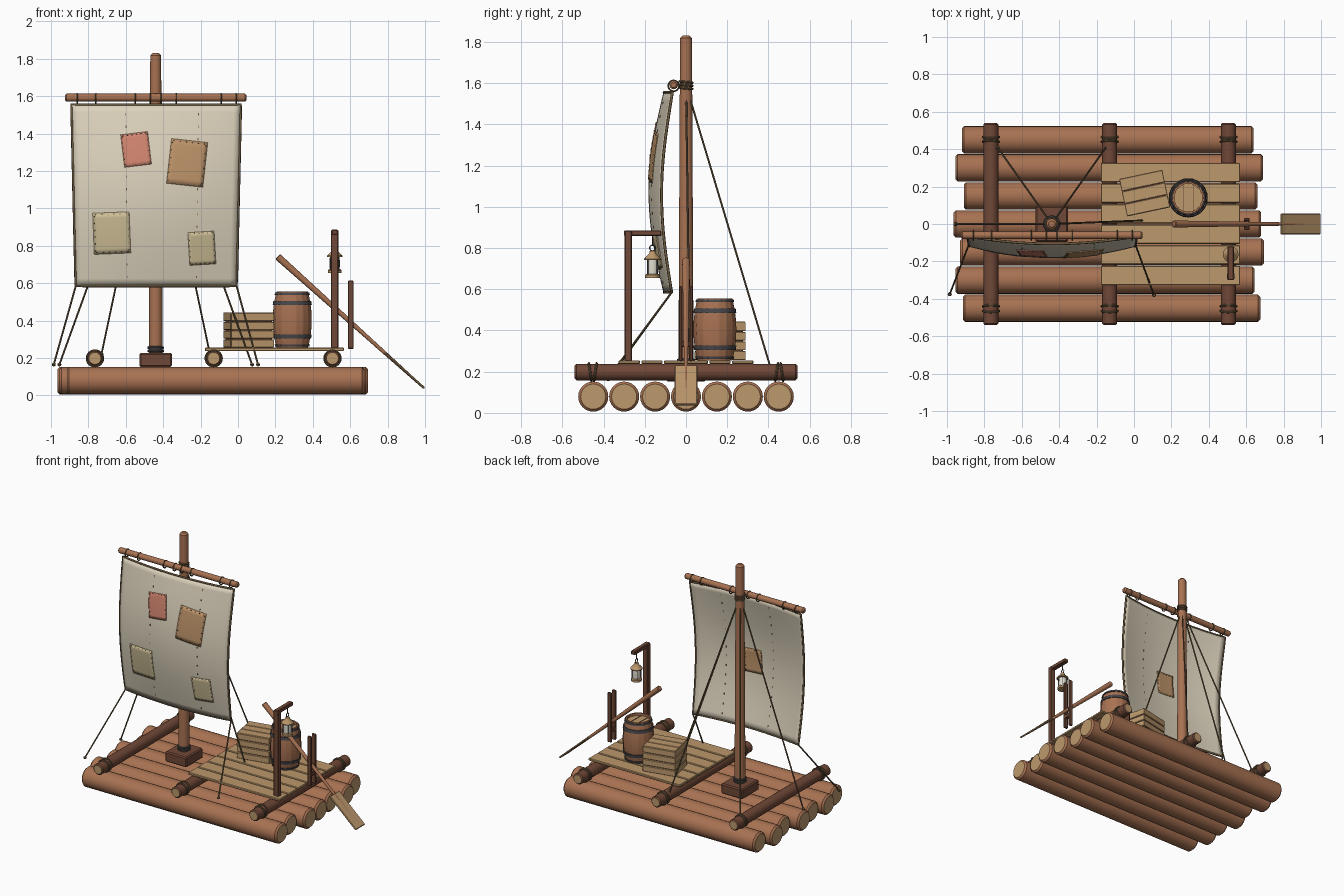
import bpy, bmesh, math
from mathutils import Vector, Matrix

if "Cube" in bpy.data.objects:
    bpy.data.objects.remove(bpy.data.objects["Cube"])

def material(name, r, g, b):
    lin = [((c / 255 + 0.055) / 1.055) ** 2.4 for c in (r, g, b)]
    m = bpy.data.materials.new(name)
    m.diffuse_color = (*lin, 1)
    m.use_nodes = True
    m.node_tree.nodes["Principled BSDF"].inputs["Base Color"].default_value = m.diffuse_color
    return m

LOG = material("log_brown", 168, 114, 82)
LIGHT = material("light_wood", 188, 152, 108)
DARK = material("dark_wood", 112, 72, 55)
ROPE = material("rope", 108, 90, 64)
SAIL = material("canvas", 220, 210, 188)
METAL = material("dark_metal", 72, 72, 76)
RED = material("red_patch", 208, 132, 110)
TAN = material("tan_patch", 188, 146, 104)
BEIGE = material("beige_patch", 206, 190, 150)
GLASS = material("lamp_glass", 225, 222, 208)

def finish(name, bm, mats, loc=(0, 0, 0), angle=40):
    me = bpy.data.meshes.new(name)
    bmesh.ops.recalc_face_normals(bm, faces=bm.faces)
    bm.to_mesh(me)
    bm.free()
    for m in mats:
        me.materials.append(m)
    me.shade_smooth()
    me.set_sharp_from_angle(angle=math.radians(angle))
    ob = bpy.data.objects.new(name, me)
    ob.location = loc
    bpy.context.collection.objects.link(ob)
    return ob

def lathe(name, prof, mats, p=(0, 0, 0), axis=(0, 0, 1), segs=20, strip=None, groove=1.0):
    """Spin (radius, height) points about an axis; strip gives a material slot per band."""
    bm = bmesh.new()
    rings = []
    for r, h in prof:
        if r < 1e-6:
            rings.append([bm.verts.new((0, 0, h))])
            continue
        rings.append([bm.verts.new((r * g * math.cos(a), r * g * math.sin(a), h))
                      for i in range(segs)
                      for a, g in [(2 * math.pi * i / segs, groove if i % 3 == 0 else 1)]])
    for k, (a, b) in enumerate(zip(rings, rings[1:])):
        for i in range(segs):
            j = (i + 1) % segs
            vs = [a[i], a[j], b[j], b[i]] if len(a) > 1 and len(b) > 1 else (
                [a[0], b[j], b[i]] if len(a) == 1 else [a[i], a[j], b[0]])
            bm.faces.new(vs).material_index = strip[k] if strip else 0
    rot = Vector((0, 0, 1)).rotation_difference(Vector(axis)).to_matrix().to_4x4()
    bm.transform(rot)
    return finish(name, bm, mats, p)

def pole(name, p1, p2, r1, r2, mats, segs=20, bev=0.008):
    """Round timber with chamfered ends; the second material colours the cut ends."""
    p1, p2 = Vector(p1), Vector(p2)
    L = (p2 - p1).length
    prof = [(0, 0), (r1 - bev, 0), (r1, bev), (r2, L - bev), (r2 - bev, L), (0, L)]
    c = len(mats) - 1
    return lathe(name, prof, mats, p1, p2 - p1, segs, [c, 0, 0, 0, c])

def rope(name, p1, p2, r=0.005):
    return pole(name, p1, p2, r, r, [ROPE], 8, 0.001)

def ring(name, p, axis, R, r, mat=ROPE):
    prof = [(R + r * math.cos(t), r * math.sin(t)) for t in [2 * math.pi * i / 8 for i in range(9)]]
    return lathe(name, prof, [mat], p, axis, 24)

def box(name, c, s, mat, rz=0, origin=(0, 0, 0), bev=0.004):
    bm = bmesh.new()
    bmesh.ops.create_cube(bm, size=1)
    bm.transform(Matrix.Translation(c) @ Matrix.Diagonal((*s, 1)))
    if bev:
        bmesh.ops.bevel(bm, geom=bm.edges[:], offset=bev, segments=1, affect='EDGES')
    bm.transform(Matrix.Rotation(rz, 4, 'Z'))
    return finish(name, bm, [mat], origin, 30)

# Floating logs
ends = [(-.915, .675), (-.955, .645), (-.93, .695), (-.965, .68), (-.91, .66), (-.955, .69), (-.92, .64)]
for i, (a, b) in enumerate(ends):
    y = -0.45 + 0.15 * i
    pole(f"log_{i}", (a, y, .079), (b, y, .079), .073, .073, [LOG, LIGHT], 24, .012)

# Cross beams with rope lashings
for i, x in enumerate((-.765, -.13, .505)):
    pole(f"cross_beam_{i}", (x, -.54, .198), (x, .54, .198), .04, .04, [DARK, LIGHT])
    for y in (-.465, -.44, .44, .465):
        ring(f"beam_lashing_{i}", (x, y, .198), (0, 1, .15 if abs(y) > .45 else -.15), .043, .006)

# Deck planks
for i in range(6):
    box(f"deck_plank_{i}", (.195, -.275 + .11 * i, .246), (.745, .103, .018), LIGHT)

# Mast, foot block and collars
MX = -.44
box("mast_foot", (MX, 0, .19), (.175, .195, .075), DARK, bev=.008)
pole("mast", (MX, 0, .16), (MX, 0, 1.83), .037, .029, [LOG], 20, .012)
for z in (.238, .255):
    ring("mast_foot_collar", (MX, 0, z), (0, 0, 1), .037, .008, METAL)
for z in (1.575, 1.59, 1.605):
    ring("mast_lashing", (MX, 0, z), (0, .1, 1), .031, .006)

# Yard with ties
pole("yard", (-.925, -.06, 1.592), (.045, -.06, 1.592), .021, .021, [LOG], 16)
for x in (-.86, -.76, -.55, MX - .03, MX + .03, -.33, -.09, -.01):
    ring("yard_tie", (x, -.06, 1.587), (1, 0, 0), .026, .004)

# Sail surface, u and v run from -1..1 and 0..1
Z0, Z1 = .585, 1.555
def sail_y(x, z):
    v = (z - Z0) / (Z1 - Z0)
    u = (x + .4375) / .45
    s = math.sin(math.pi * min(max(v, 0), 1))
    return -.066 - .05 * s - (.04 + .022 * s) * max(0, 1 - u * u)

def sail_pt(u, v):
    x = -.4375 + u * (.43 + .0225 * v)
    z = Z0 + v * (Z1 - Z0)
    return Vector((x, sail_y(x, z), z))

def sheet(name, f, n, m, mat, thick):
    bm = bmesh.new()
    g = [[bm.verts.new(f(i / n, j / m)) for j in range(m + 1)] for i in range(n + 1)]
    for i in range(n):
        for j in range(m):
            bm.faces.new((g[i][j], g[i + 1][j], g[i + 1][j + 1], g[i][j + 1]))
    ob = finish(name, bm, [mat])
    mod = ob.modifiers.new("thickness", 'SOLIDIFY')
    mod.thickness, mod.offset = thick, 0

sheet("sail", lambda a, b: sail_pt(2 * a - 1, b), 24, 24, SAIL, .008)

# Sail hem rope
cu = bpy.data.curves.new("sail_hem", 'CURVE')
cu.dimensions, cu.bevel_depth, cu.bevel_resolution = '3D', .007, 2
N = 20
path = ([sail_pt(-1 + 2 * i / N, 0) for i in range(N)] + [sail_pt(1, i / N) for i in range(N)]
        + [sail_pt(1 - 2 * i / N, 1) for i in range(N)] + [sail_pt(-1, 1 - i / N) for i in range(N)])
sp = cu.splines.new('POLY')
sp.points.add(len(path) - 1)
for pt, p in zip(sp.points, path):
    pt.co = (*p, 1)
sp.use_cyclic_u = True
cu.materials.append(ROPE)
bpy.context.collection.objects.link(bpy.data.objects.new("sail_hem", cu))

# Seam stitches through the sail
for u in (-.36, .5):
    for k in range(14):
        p = sail_pt(u, .05 + .069 * k)
        box("seam_stitch", p, (.004, .013, .012), ROPE, bev=0)

# Patches: centre x, z, width, height, tilt, material, side (-1 front, 1 back)
patches = [(-.545, 1.315, .145, .175, .12, RED, -1), (-.272, 1.243, .195, .24, -.11, TAN, -1),
           (-.675, .868, .195, .22, .04, BEIGE, -1), (-.193, .787, .14, .175, .06, BEIGE, -1),
           (-.43, 1.05, .14, .17, -.06, TAN, 1)]
for i, (cx, cz, w, h, t, mat, side) in enumerate(patches):
    def patch_pt(a, b, off=.006):
        dx, dz = (a - .5) * w, (b - .5) * h
        x = cx + dx * math.cos(t) - dz * math.sin(t)
        z = cz + dx * math.sin(t) + dz * math.cos(t)
        return Vector((x, sail_y(x, z) + side * off, z))
    sheet(f"sail_patch_{i}", patch_pt, 8, 8, mat, .005)
    for k in range(6):
        q = .08 + .168 * k
        for a, b in ((q, .04), (q, .96), (.04, q), (.96, q)):
            box("patch_stitch", patch_pt(a, b, .008), (.005, .005, .005), ROPE, bev=0)

# Stays from the mast and sheets from the sail corners, with end knots
top = (MX, 0, 1.59)
lines = [(top, (-.73, .41, .22)), (top, (-.15, .41, .22)), (top, (-.955, 0, .165)), (top, (.075, .02, .165)),
         (sail_pt(-1, 0), (-.985, -.375, .165)), (sail_pt(1, 0), (.107, -.38, .165))]
for a, b in lines:
    rope("rigging_line", a, b)
    lathe("line_knot", [(0, -.011), (.008, -.007), (.011, 0), (.008, .007), (0, .011)], [ROPE], b, segs=10)

# Crate with slats on every side
CO, A, W, D, H = (.057, .165, .255), math.radians(12), .235, .205, .187
box("crate_core", (0, 0, H / 2), (W - .02, D - .02, H - .012), DARK, A, CO)
for k in range(4):
    z = H * (k + .5) / 4
    for s in (-1, 1):
        box("crate_long_slat", (0, s * (D / 2 - .006), z), (W, .012, H / 4 - .005), LIGHT, A, CO, .002)
        box("crate_short_slat", (s * (W / 2 - .006), 0, z), (.012, D - .02, H / 4 - .005), LIGHT, A, CO, .002)
for k in range(3):
    box("crate_lid_board", (0, D * (k - 1) / 3, H - .004), (W, D / 3 - .004, .012), LIGHT, A, CO, .002)

# Barrel with grooved staves, hoops and recessed lid
BP = (.29, .14, .255)
def barrel_r(h):
    return .085 + .02 * (1 - ((h - .15) / .15) ** 2)
hs = [.3 * i / 12 for i in range(13)]
prof = [(0, 0)] + [(barrel_r(h), h) for h in hs] + [(.075, .3), (.075, .282), (0, .282)]
lathe("barrel", prof, [LOG, LIGHT], BP, segs=48, strip=[0] * 15 + [1], groove=.965)
for h, w in ((.012, .012), (.06, .022), (.24, .022), (.288, .012)):
    a, b = barrel_r(h - w / 2), barrel_r(h + w / 2)
    lathe("barrel_hoop", [(a - .008, h - w / 2), (a + .005, h - w / 2), (b + .005, h + w / 2), (b - .008, h + w / 2)],
          [METAL], BP, segs=32)
for x in (-.027, .027):
    box("lid_seam", (x, 0, .283), (.004, .135, .004), DARK, 0, BP, 0)

# Lantern post and arm
PX = .517
box("lantern_post", (PX, -.28, .567), (.04, .036, .635), DARK)
box("lantern_arm", (PX, -.21, .872), (.034, .18, .028), DARK)

# Hanging lantern
LP = (PX, -.162, .655)
lathe("lantern_base", [(0, 0), (.036, 0), (.036, .014), (.03, .02), (0, .02)], [LIGHT], LP, segs=16)
lathe("lantern_glass", [(0, .015), (.026, .015), (.028, .05), (.026, .09), (0, .09)], [GLASS], LP, segs=16)
lathe("lantern_roof", [(0, .086), (.042, .086), (.042, .092), (.016, .118), (.014, .13), (0, .134)], [LIGHT], LP, segs=16)
for k in range(4):
    a = math.pi * (k / 2 + .25)
    p = Vector(LP) + Vector((.031 * math.cos(a), .031 * math.sin(a), .01))
    pole("lantern_bar", p, p + Vector((0, 0, .08)), .003, .003, [METAL], 6, .0005)
ring("lantern_handle", (PX, -.162, .80), (1, 0, 0), .014, .003, METAL)
pole("lantern_hook", (PX, -.162, .81), (PX, -.162, .865), .003, .003, [METAL], 6, .0005)

# Steering oar and its fork
for s in (-1, 1):
    box("oar_fork_prong", (.603, s * .025, .432), (.03, .016, .365), DARK)
box("oar_fork_bridge", (.603, 0, .335), (.028, .05, .03), DARK)
o1, o2 = Vector((.212, 0, .742)), Vector((.99, 0, .043))
pole("oar_shaft", o1, o2, .019, .006, [LOG], 14, .004)
blade = box("oar_blade", (0, 0, 0), (.285, .11, .012), LIGHT)
d = (o2 - o1).normalized()
blade.rotation_euler = (0, math.atan2(-d.z, d.x), 0)
blade.location = o2 + Vector((.006, 0, -.004)) - d * .142
